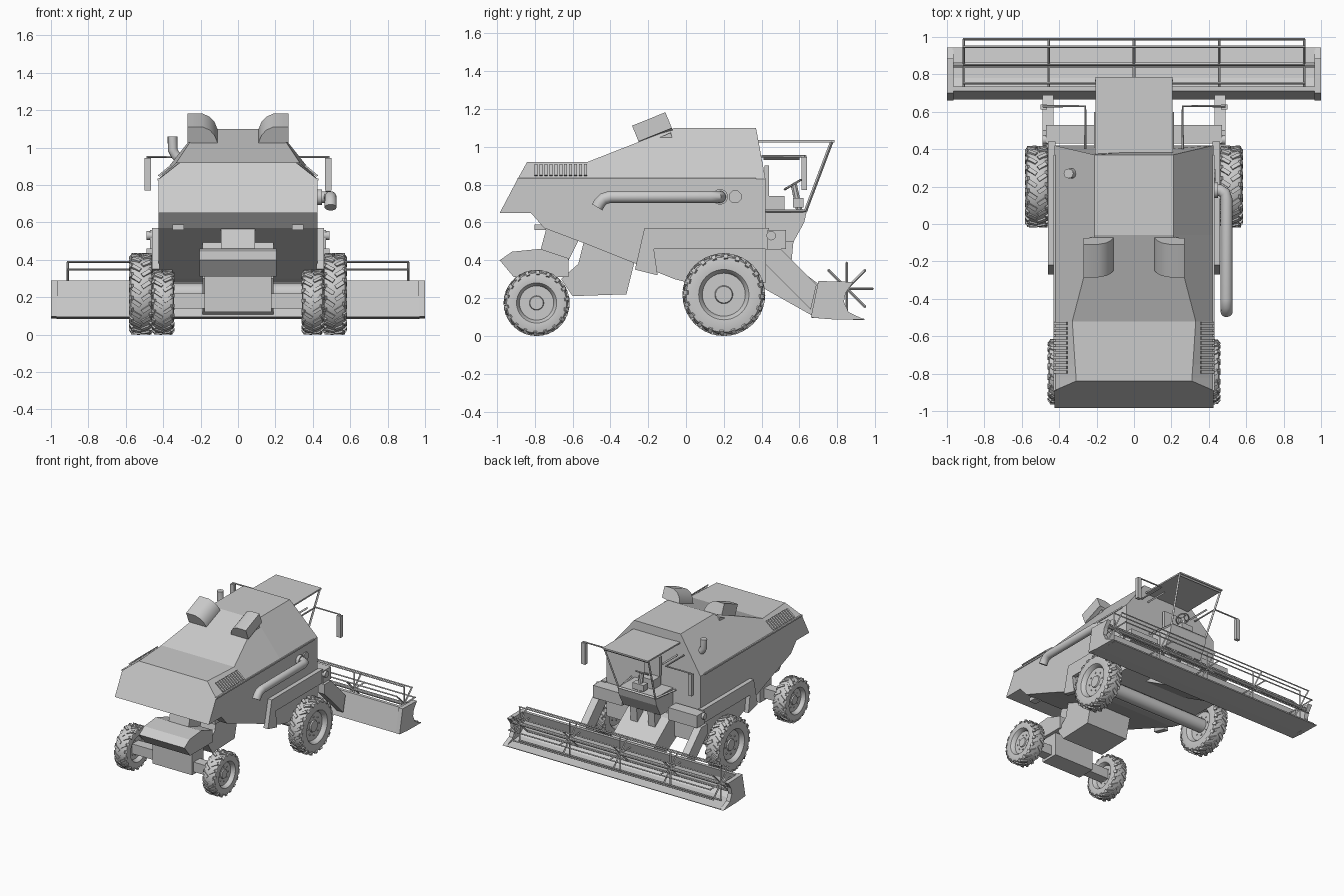
import bpy, bmesh, math
from mathutils import Matrix, Vector

if "Cube" in bpy.data.objects:
    bpy.data.objects.remove(bpy.data.objects["Cube"])


def finish(name, bm, smooth=False):
    bmesh.ops.recalc_face_normals(bm, faces=bm.faces[:])
    me = bpy.data.meshes.new(name)
    bm.to_mesh(me)
    bm.free()
    ob = bpy.data.objects.new(name, me)
    bpy.context.collection.objects.link(ob)
    if smooth:
        bpy.ops.object.select_all(action='DESELECT')
        ob.select_set(True)
        bpy.context.view_layer.objects.active = ob
        bpy.ops.object.shade_smooth_by_angle(angle=math.radians(35))
    return ob


def loft(bm, loops, closed=True, caps=True):
    rows = [[bm.verts.new(p) for p in lp] for lp in loops]
    n = len(rows[0])
    for a, b in zip(rows, rows[1:]):
        for i in range(n if closed else n - 1):
            j = (i + 1) % n
            bm.faces.new((a[i], a[j], b[j], b[i]))
    if caps:
        bm.faces.new(rows[0])
        bm.faces.new(rows[-1])


def prism(name, pts, x0, x1, mirror=False):
    """Extrude a (y, z) profile along x, optionally mirrored to the other side."""
    bm = bmesh.new()
    for s in ((1, -1) if mirror else (1,)):
        loft(bm, [[(s * x, y, z) for y, z in pts] for x in (x0, x1)])
    return finish(name, bm)


def box(name, x0, x1, y0, y1, z0, z1, mirror=False):
    return prism(name, [(y0, z0), (y1, z0), (y1, z1), (y0, z1)], x0, x1, mirror)


def add_tube(bm, path, r, n=8):
    """Sweep an n-sided ring along a path, mitred at the bends."""
    P = [Vector(p) for p in path]
    loops, u = [], None
    for i, p in enumerate(P):
        d0 = (p - P[i - 1]).normalized() if i else (P[1] - p).normalized()
        d1 = (P[i + 1] - p).normalized() if i < len(P) - 1 else d0
        t = (d0 + d1).normalized()
        u = (u - t * u.dot(t)).normalized() if u else t.orthogonal().normalized()
        v = t.cross(u)
        loops.append([p + r * (math.cos(a) * u + math.sin(a) * v)
                      for a in [2 * math.pi * (k + .5) / n for k in range(n)]])
    loft(bm, loops)


def tubes(name, paths, r, n=8, mirror=False):
    bm = bmesh.new()
    for p in paths:
        add_tube(bm, p, r, n)
        if mirror:
            add_tube(bm, [(-x, y, z) for x, y, z in p], r, n)
    return finish(name, bm, n > 6)


# Main hull: stations of (bottom y,z), (shoulder y), (top y,z,half width)
bm = bmesh.new()
W, SH = .425, .83
stations = [(-.985, .65, -.89, -.84, .92, .31), (-.82, .65, -.82, -.82, .92, .31),
            (-.75, .57, -.75, -.75, .92, .315), (-.52, .483, -.52, -.52, .92, .33),
            (-.06, .30, -.06, -.06, 1.10, .21), (.02, .28, .02, .02, 1.10, .21),
            (.42, .28, .42, .37, 1.10, .21)]
loft(bm, [[(W, yb, zb), (W, ys, SH), (h, yt, zt), (-h, yt, zt), (-W, ys, SH), (-W, yb, zb)]
          for yb, zb, ys, yt, zt, h in stations])
finish("hull", bm)
box("shoulder_trim", W - .01, W + .006, -.89, .37, .823, .835, True)

# Lower side skirts over the front wheels
prism("side_skirt", [(-.22, .57), (.44, .57), (.44, .46), (-.17, .46), (-.15, .32), (-.27, .35)],
      .42, .46, True)
box("front_step_box", .21, .47, .43, .53, .46, .56, True)
tubes("work_lamp", [[(.44, .45, .53), (.49, .45, .53)]], .025, 12, True)
prism("boarding_arm", [(.42, .46), (.50, .46), (.69, .27), (.66, .14), (.42, .38)], .43, .49, True)

# Louvred vents on the sloping rear shoulders
for i in range(11):
    y = -.80 + i * .026
    bm = bmesh.new()
    for s in (1, -1):
        loft(bm, [[(s * .42, a, .845), (s * .355, a, .90), (s * .36, a, .908), (s * .43, a, .85)]
                  for a in (y, y + .016)])
    finish("vent_slat", bm)

# Roof hatch ducts, tilted and opening outward
bm = bmesh.new()
ang = math.radians(22)
duct = [(.11, -.03), (.11, .03), (.125, .07), (.15, .10), (.19, .12), (.27, .12),
        (.27, .03), (.23, .025), (.20, 0), (.185, -.03)]
for s in (1, -1):
    loft(bm, [[(s * x, -.24 + d * math.cos(ang) - v * math.sin(ang),
                1.0 + d * math.sin(ang) + v * math.cos(ang)) for x, v in duct] for d in (0, .19)])
finish("roof_duct", bm, True)
prism("duct_base", [(-.25, 1.0), (-.08, 1.075), (-.07, 1.03), (-.22, .97)], .12, .25, True)

# Exhaust with elbow, blank cap, and air intake
tubes("exhaust", [[(.41, .18, .735), (.46, .18, .735), (.485, .165, .735), (.495, .13, .735),
                   (.495, -.40, .735), (.495, -.435, .725), (.495, -.455, .705),
                   (.495, -.47, .68)]], .032, 16)
tubes("exhaust_flange", [[(.42, .18, .735), (.45, .18, .735)]], .042, 12)
tubes("side_cap", [[(.42, .26, .735), (.435, .26, .735)]], .036, 8)
tubes("air_intake", [[(-.30, .27, .93), (-.335, .27, .96), (-.35, .27, .99), (-.35, .27, 1.06)]],
      .026, 12)

# Cab: roof, window frame, floor, legs beneath
bm = bmesh.new()
loft(bm, [[(s * w, y, z) for s, w, y in ((-1, .21, .36), (1, .21, .36), (1, .205, .785), (-1, .205, .785))]
          for w0, z in ((0, 1.023), (0, 1.035))])
finish("cab_roof", bm)
prism("cab_floor", [(.41, .665), (.64, .665), (.625, .60), (.57, .50), (.41, .50)], -.17, .17)
tubes("cab_frame", [[(.20, .77, 1.025), (.165, .632, .66)],
                    [(.205, .41, .94), (.205, .60, .94)],
                    [(.20, .42, .66), (.165, .635, .66)]], .009, 4, True)
tubes("windscreen_bars", [[(-.2, .77, 1.02), (.2, .77, 1.02)],
                          [(-.165, .635, .665), (.165, .635, .665)]], .01, 4)
prism("cab_leg", [(.48, .52), (.57, .52), (.555, .36), (.49, .36)], .05, .11, True)

# Seat, steering column and wheel
box("seat", -.07, .07, .42, .52, .66, .74)
box("seat_back", -.07, .07, .415, .44, .74, .90)
tubes("steering_column", [[(0, .60, .66), (0, .57, .80)]], .018, 8)
box("dashboard", -.05, .05, .565, .62, .68, .73)
ring = [(.05 * math.cos(a), .565 + .05 * math.sin(a) * .85, .80 + .05 * math.sin(a) * .5)
        for a in [math.pi * k / 8 for k in range(17)]]
tubes("steering_wheel", [ring, [ring[0], ring[8]], [ring[4], ring[12]]], .006, 6)

# Mirrors on bent arms
tubes("mirror_arm", [[(.26, .40, .95), (.26, .63, .95), (.485, .63, .95), (.485, .63, .92)]],
      .007, 6, True)
box("mirror", .465, .50, .612, .64, .77, .945, True)

# Rear lamps, straw chute, straw hood
box("rear_lamp", .29, .35, -.80, -.74, .56, .59, True)
prism("chute_neck", [(-.77, .45), (-.73, .60), (-.56, .52), (-.63, .38)], -.09, .09)
prism("straw_chute", [(-.985, .40), (-.92, .445), (-.77, .46), (-.62, .41), (-.62, .31),
                      (-.91, .31)], -.205, .205)
prism("straw_hood", [(-.54, .50), (-.27, .40), (-.315, .22), (-.60, .21), (-.66, .30), (-.57, .38)],
      -.19, .19)

# Axles
box("rear_axle_block", -.18, .18, -.85, -.70, .12, .32)
box("rear_axle", -.38, .38, -.83, -.75, .14, .22)
tubes("front_axle", [[(-.5, .20, .22), (.5, .20, .22)]], .055, 12)


# Wheels: lathed tyre and hub with chevron lugs and bolts
def wheel(name, x, y, R, hw, lugs):
    half = [(.55, 0), (.55, .2), (.4, .22), (.4, .52), (.75, .56), (.95, .61),
            (1, .78), (.9, .91), (.6, .955)]
    prof = half + [(0, .965)] + [(-a, b) for a, b in reversed(half)]
    bm = bmesh.new()
    n = 40
    loft(bm, [[(x + a * hw, y + b * R * math.cos(t), R + b * R * math.sin(t)) for a, b in prof]
              for t in [2 * math.pi * k / n for k in range(n + 1)]], closed=False, caps=False)
    bmesh.ops.remove_doubles(bm, verts=bm.verts[:], dist=1e-5)
    base = Matrix.Translation((x, y, R))
    for k in range(lugs):
        for s in (1, -1):
            rot = Matrix.Rotation(2 * math.pi * (k + (.25 * s)) / lugs, 4, 'X')
            tread = (Matrix.Translation((s * hw * .43, 0, .965 * R)) @ Matrix.Rotation(s * .6, 4, 'Z')
                     @ Matrix.Diagonal((hw * .85, R * .1, R * .07, 1)))
            side = (Matrix.Translation((s * hw * .87, R * .12, .91 * R)) @ Matrix.Rotation(s * .9, 4, 'Y')
                    @ Matrix.Diagonal((hw * .4, R * .1, R * .06, 1)))
            for m in (tread, side):
                bmesh.ops.create_cube(bm, size=1, matrix=base @ rot @ m)
    for k in range(8):
        for s in (1, -1):
            bmesh.ops.create_cube(bm, size=R * .045, matrix=base @ Matrix.Rotation(k * math.pi / 4, 4, 'X')
                                  @ Matrix.Translation((s * hw * .42, 0, R * .34)))
    finish(name, bm, True)


for s in (1, -1):
    wheel("front_wheel", s * .517, .20, .218, .062, 20)
    wheel("rear_wheel", s * .40, -.79, .174, .058, 18)

# Feeder house and cutting header
prism("feeder_house", [(.36, .46), (.48, .44), (.72, .26), (.68, .10), (.36, .28)], -.19, .19)
prism("header_trough", [(.71, .29), (.735, .29), (.715, .22), (.73, .15), (.78, .11), (.945, .09),
                        (.94, .083), (.76, .09), (.665, .095)], -.97, .97)
prism("header_end", [(.70, .29), (.885, .285), (.845, .23), (.835, .18), (.86, .125), (.945, .085),
                     (.76, .088), (.66, .097)], .965, 1.0, True)

# Pick-up reel: shaft, spiders and bars
tips = [(.85 + .138 * math.cos(k * math.pi / 4), .25 + .138 * math.sin(k * math.pi / 4)) for k in range(8)]
tubes("reel_shaft", [[(-.97, .85, .25), (.97, .85, .25)]], .014, 10)
tubes("reel_bar", [[(-.915, y, z), (.915, y, z)] for y, z in tips], .006, 4)
tubes("reel_spider", [[(x, .85, .25), (x, y, z)] for x in (-.91, -.455, 0, .455, .91)
                      for y, z in tips], .007, 4)
